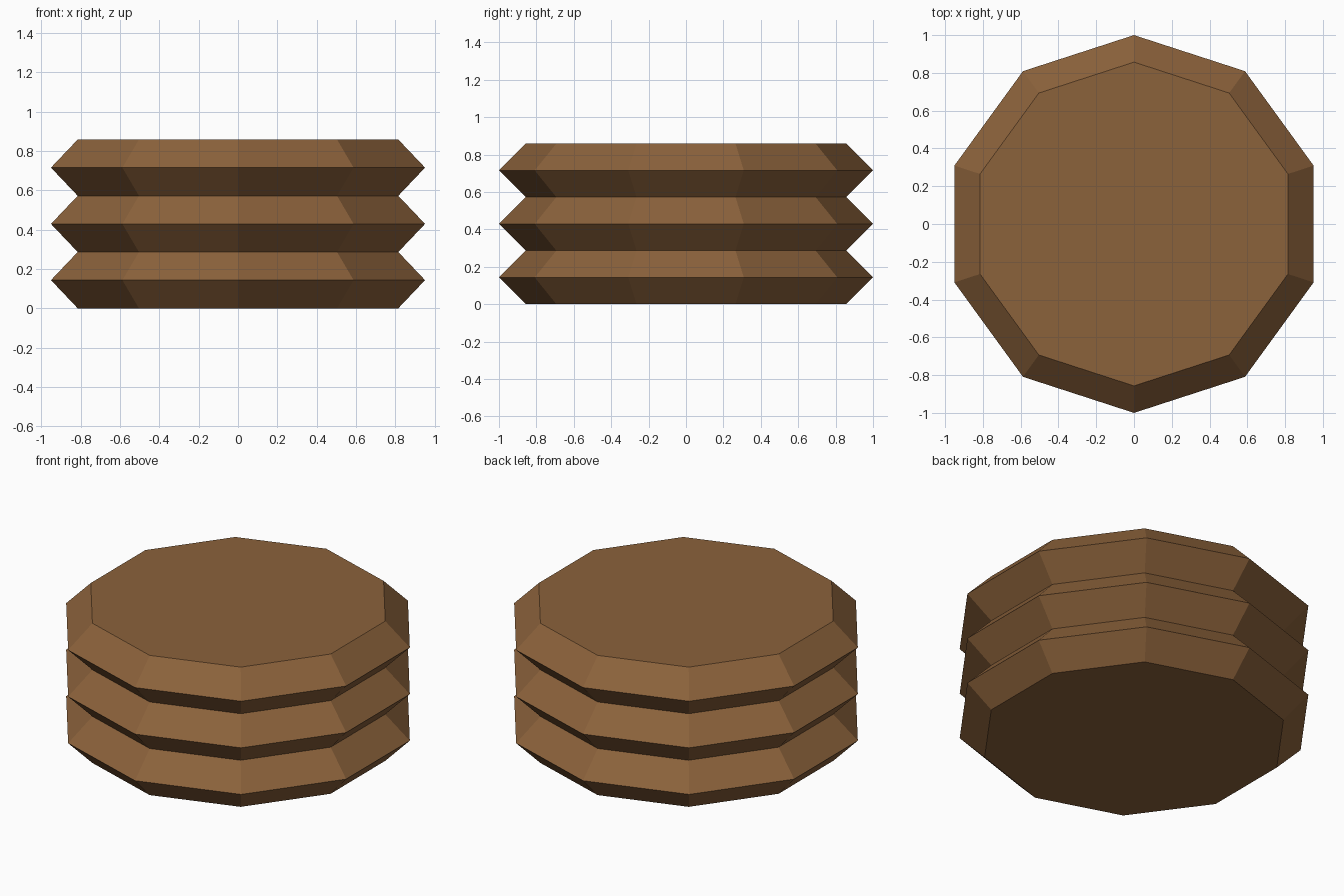
import bpy, bmesh
from math import cos, sin, pi

cube = bpy.data.objects.get("Cube")
if cube:
    bpy.data.objects.remove(cube, do_unlink=True)

SIDES, LAYERS = 10, 3
RIM, WAIST, STEP = 1.0, 0.857, 0.143

wood = bpy.data.materials.new("brown")
wood.use_nodes = True
colour = (0.26, 0.122, 0.044, 1)
wood.diffuse_color = colour
wood.node_tree.nodes["Principled BSDF"].inputs["Base Color"].default_value = colour

# Stack of bevelled ten-sided discs: rings alternate between waist and rim
bm = bmesh.new()
rings = []
for level in range(2 * LAYERS + 1):
    radius = RIM if level % 2 else WAIST
    angles = [pi / 2 + 2 * pi * i / SIDES for i in range(SIDES)]
    rings.append([bm.verts.new((radius * cos(a), radius * sin(a), level * STEP))
                  for a in angles])

# Sloped bands between neighbouring rings
for low, high in zip(rings, rings[1:]):
    for i in range(SIDES):
        j = (i + 1) % SIDES
        bm.faces.new((low[i], low[j], high[j], high[i]))

# Flat bottom and top
bm.faces.new(rings[0][::-1])
bm.faces.new(rings[-1])
bmesh.ops.recalc_face_normals(bm, faces=bm.faces)

mesh = bpy.data.meshes.new("stacked_discs")
bm.to_mesh(mesh)
bm.free()
mesh.materials.append(wood)
bpy.context.collection.objects.link(bpy.data.objects.new("stacked_discs", mesh))
